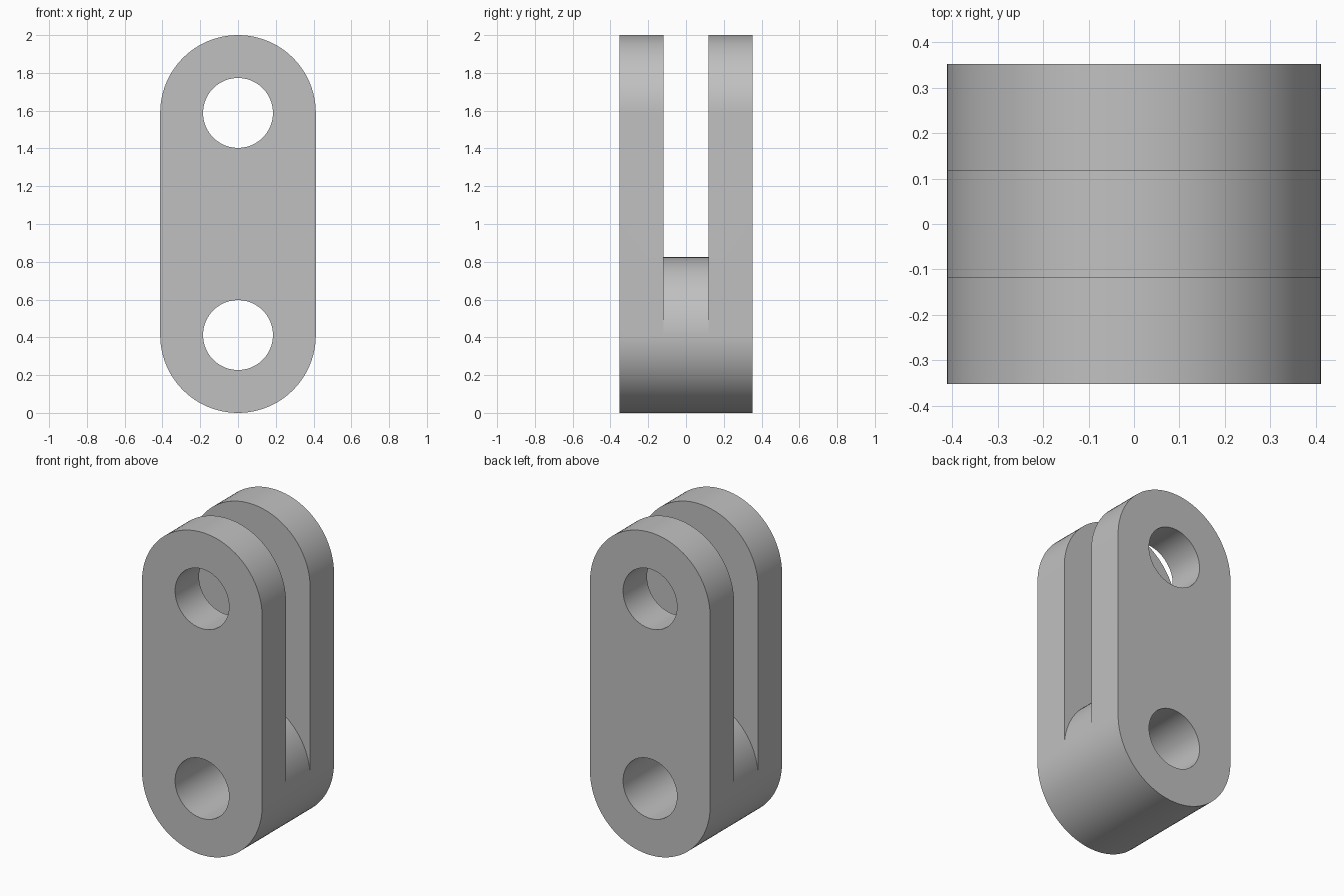
import bpy, bmesh
from math import sin, cos, pi

cube = bpy.data.objects.get("Cube")
if cube:
    bpy.data.objects.remove(cube, do_unlink=True)

RADIUS, HOLE = 0.412, 0.185      # rounded end and pin hole radii
LOW, HIGH = 0.412, 1.588         # pin hole heights
DEPTH, SLOT = 0.352, 0.118       # half depth of body and of slot
SEGS = 48                        # segments per half circle

bm = bmesh.new()


def arc(radius, z, start, end, steps):
    """Points (x, z) along an arc, both ends included."""
    angles = [start + (end - start) * i / steps for i in range(steps + 1)]
    return [(radius * cos(a), z + radius * sin(a)) for a in angles]


def wall(path, depths):
    """Strip of quads following a path, between successive depths."""
    rows = [[bm.verts.new((x, y, z)) for x, z in path] for y in depths]
    for front, back in zip(rows, rows[1:]):
        for i in range(len(path) - 1):
            bm.faces.new((front[i], front[i + 1], back[i + 1], back[i]))


def flat(loops, y):
    """Flat face at depth y; the first loop is the outline, the rest are holes."""
    edges = []
    for loop in loops:
        verts = [bm.verts.new((x, y, z)) for x, z in loop]
        edges += [bm.edges.new((a, b)) for a, b in zip(verts, verts[1:] + verts[:1])]
    bmesh.ops.triangle_fill(bm, edges=edges, use_beauty=True, use_dissolve=False,
                            normal=(0, 1, 0))


top = arc(RADIUS, HIGH, 0, pi, SEGS)
bottom = arc(RADIUS, LOW, pi, 2 * pi, SEGS)
saddle = arc(RADIUS, LOW, 0, pi, SEGS)
low_hole = arc(HOLE, LOW, 0, 2 * pi, 2 * SEGS)
high_hole = arc(HOLE, HIGH, 0, 2 * pi, 2 * SEGS)

# Solid lower end, its pin bore and the rounded slot floor
wall(bottom, (-DEPTH, -SLOT, SLOT, DEPTH))
wall(low_hole, (-DEPTH, DEPTH))
wall(saddle, (-SLOT, SLOT))

# Two fork arms: rim, pin bore, outer face and slot face
for side in (-1, 1):
    wall([bottom[-1]] + top + [bottom[0]], (side * SLOT, side * DEPTH))
    wall(high_hole, (side * SLOT, side * DEPTH))
    flat([top + bottom, low_hole[:-1], high_hole[:-1]], side * DEPTH)
    flat([saddle + top[::-1], high_hole[:-1]], side * SLOT)

bmesh.ops.remove_doubles(bm, verts=bm.verts[:], dist=0.00002)
bmesh.ops.recalc_face_normals(bm, faces=bm.faces[:])

mesh = bpy.data.meshes.new("fork_link")
bm.to_mesh(mesh)
bm.free()
link = bpy.data.objects.new("fork_link", mesh)
bpy.context.collection.objects.link(link)

# Plain grey metal
grey = bpy.data.materials.new("light_grey")
grey.use_nodes = True
colour = (0.53, 0.53, 0.53, 1)
grey.diffuse_color = colour
for node in grey.node_tree.nodes:
    if node.type == "BSDF_PRINCIPLED":
        node.inputs["Base Color"].default_value = colour
mesh.materials.append(grey)

# Smooth curved walls with crisp rims
bpy.ops.object.select_all(action="DESELECT")
link.select_set(True)
bpy.context.view_layer.objects.active = link
bpy.ops.object.shade_smooth_by_angle()
